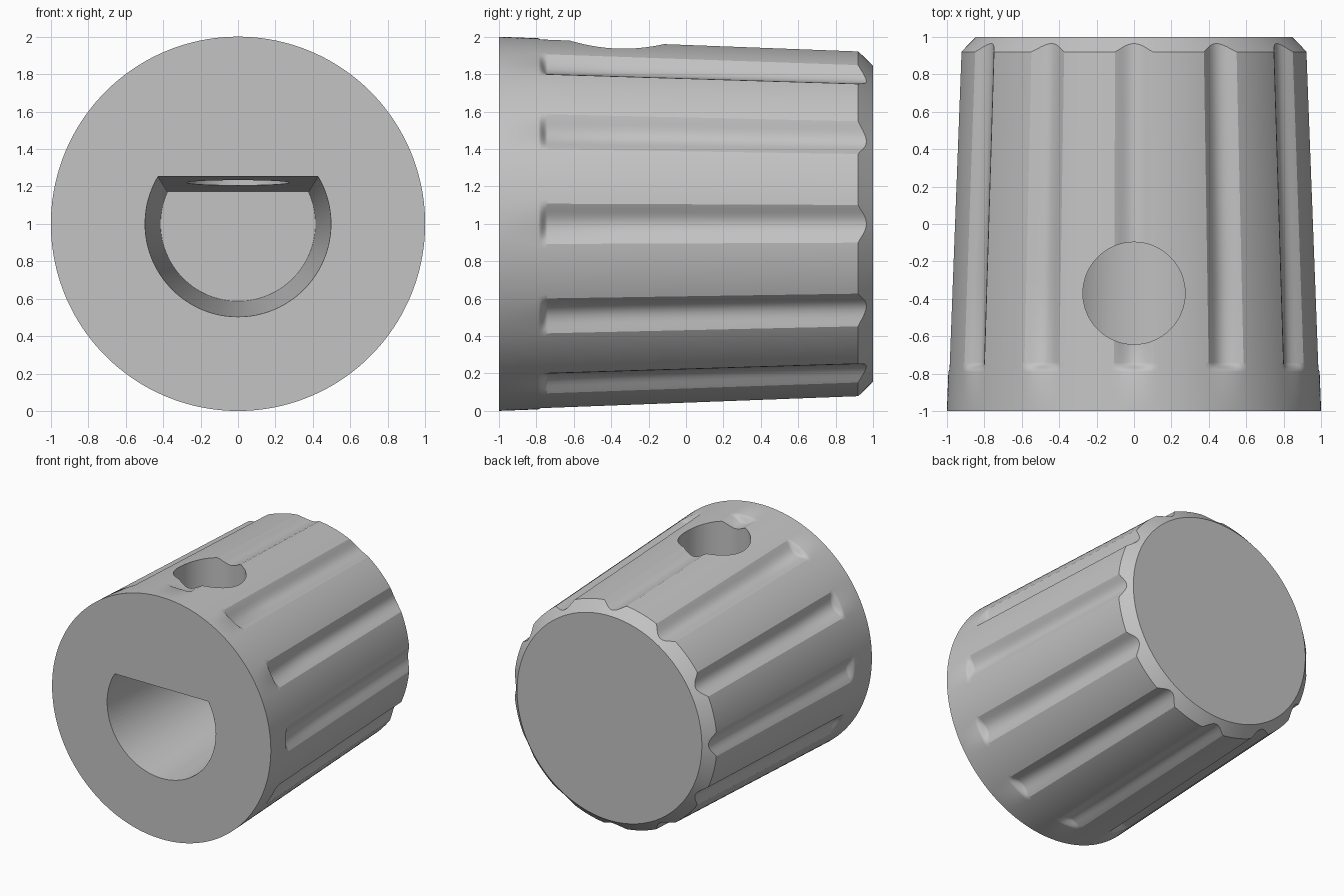
import bpy, bmesh, math
from mathutils import Matrix

cube = bpy.data.objects.get("Cube")
if cube:
    bpy.data.objects.remove(cube, do_unlink=True)

grey = bpy.data.materials.new("plain grey")
grey.use_nodes = True
GREY = (0.55, 0.55, 0.55, 1)
grey.diffuse_color = GREY
grey.node_tree.nodes["Principled BSDF"].inputs["Base Color"].default_value = GREY

FLUTES, COLS = 12, 288
HALF_WIDTH, DEPTH = 0.105, 0.047
RIM_Y, RIM_SLOPE = 0.92, 0.95


def to_object(name, bm):
    bmesh.ops.recalc_face_normals(bm, faces=bm.faces)
    mesh = bpy.data.meshes.new(name)
    bm.to_mesh(mesh)
    bm.free()
    mesh.materials.append(grey)
    obj = bpy.data.objects.new(name, mesh)
    bpy.context.collection.objects.link(obj)
    return obj


def loft(name, rings):
    """Skin closed rings of points and cap both ends."""
    bm = bmesh.new()
    loops = [[bm.verts.new(p) for p in ring] for ring in rings]
    n = len(loops[0])
    for a, b in zip(loops, loops[1:]):
        for i in range(n):
            j = (i + 1) % n
            bm.faces.new((a[i], a[j], b[j], b[i]))
    bm.faces.new(loops[0])
    bm.faces.new(loops[-1])
    return to_object(name, bm)


def taper(y):
    return 1 - 0.038 * (y + 1)


def flute(angle):
    """Groove depth at an angle round the knob."""
    step = math.tau / FLUTES
    off = (angle + step / 2) % step - step / 2
    t = min(1, abs(off) * 0.96 / HALF_WIDTH)
    return DEPTH * (1 - t * t) ** 1.3


def ring(y, amount, to_rim=False):
    points = []
    for i in range(COLS):
        a = math.tau * i / COLS
        d = flute(a) * amount
        yy = y + d * RIM_SLOPE if to_rim else y
        r = taper(y) - d
        points.append((r * math.cos(a), yy, 1 + r * math.sin(a)))
    return points


# Fluted, tapered body with a chamfered back rim
rings = [ring(-1, 0), ring(-0.79, 0)]
for k in range(1, 7):
    s = k / 6
    rings.append(ring(-0.79 + 0.05 * s, s * s * (3 - 2 * s)))
rings += [ring(y, 1) for y in (-0.3, 0.3)]
rings.append(ring(RIM_Y, 1, to_rim=True))
rings.append([(0.845 * math.cos(math.tau * i / COLS), 1,
               1 + 0.845 * math.sin(math.tau * i / COLS)) for i in range(COLS)])
knob = loft("knob_body", rings)


# D-shaped tapered shaft bore
def d_ring(y):
    inset = 0.052 * (y + 1)
    r, flat = 0.497 - inset, 0.252 - inset
    start = math.pi - math.asin(flat / r)
    sweep = 2 * (math.pi - start) + math.pi - 2 * (math.pi - start) + 2 * math.asin(flat / r)
    sweep = math.pi + 2 * math.asin(flat / r)
    return [(r * math.cos(start + sweep * i / 64), y,
             1 + r * math.sin(start + sweep * i / 64)) for i in range(65)]


bore = loft("bore_cutter", [d_ring(-1.1), d_ring(0.6)])

# Round set-screw hole from the top into the bore
bm = bmesh.new()
bmesh.ops.create_cone(bm, cap_ends=True, segments=64, radius1=0.273, radius2=0.273,
                      depth=1.2, matrix=Matrix.Translation((0, -0.37, 1.65)))
screw_hole = to_object("screw_hole_cutter", bm)

bpy.ops.object.select_all(action='DESELECT')
bpy.context.view_layer.objects.active = knob
knob.select_set(True)
for cutter in (bore, screw_hole):
    cutter.hide_render = True
    cut = knob.modifiers.new(cutter.name, 'BOOLEAN')
    cut.operation = 'DIFFERENCE'
    cut.solver = 'EXACT'
    cut.object = cutter
    bpy.ops.object.modifier_apply(modifier=cut.name)
    bpy.data.objects.remove(cutter, do_unlink=True)

bpy.ops.object.shade_smooth_by_angle(angle=math.radians(30))
